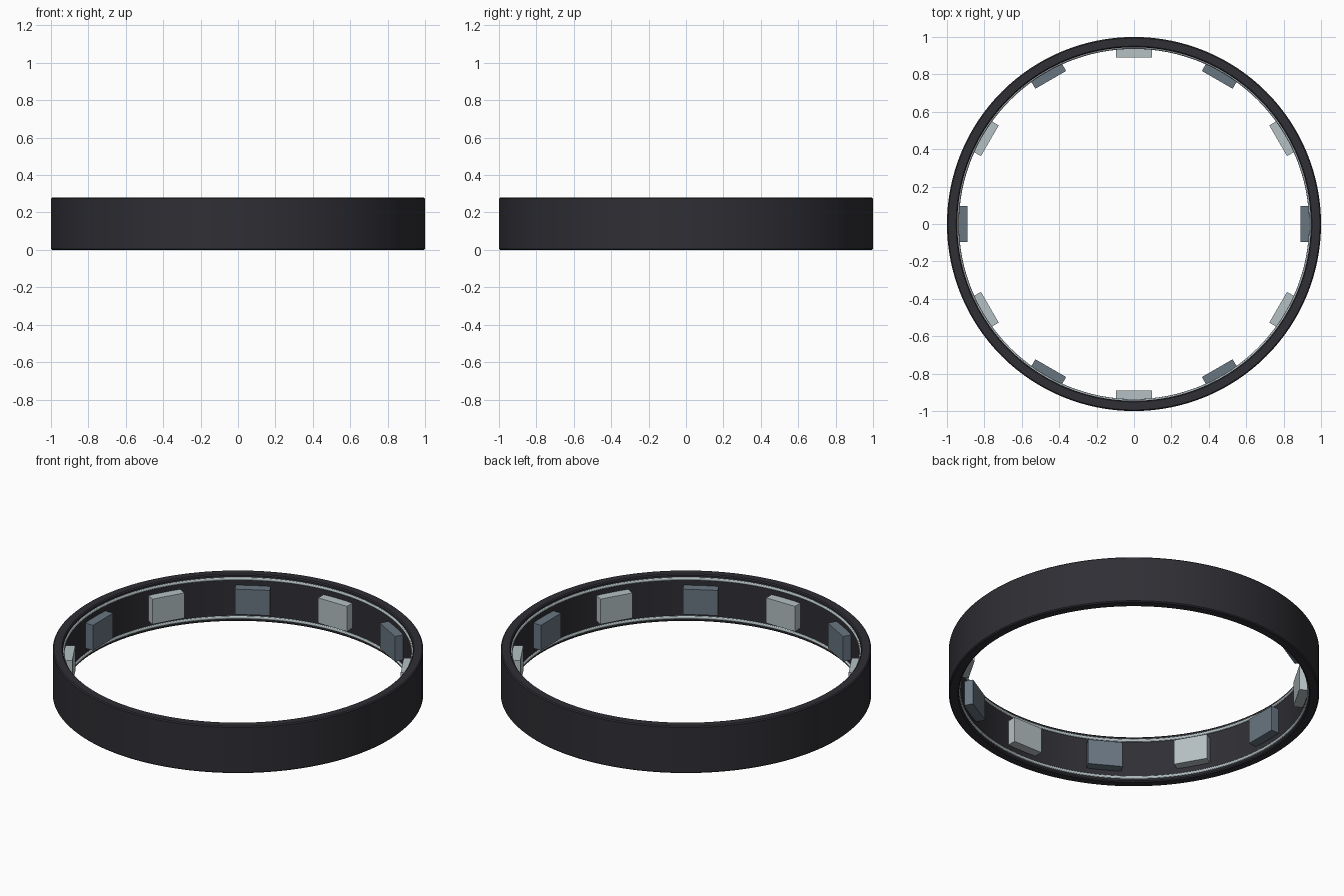
import bpy
import math

cube = bpy.data.objects.get("Cube")
if cube:
    bpy.data.objects.remove(cube, do_unlink=True)

HEIGHT = 0.28
MID = HEIGHT / 2
SEGMENTS = 128


def material(name, colour):
    mat = bpy.data.materials.new(name)
    mat.use_nodes = True
    mat.diffuse_color = (*colour, 1)
    mat.node_tree.nodes["Principled BSDF"].inputs["Base Color"].default_value = (*colour, 1)
    return mat


charcoal = material("charcoal", (0.028, 0.028, 0.035))
silver = material("pale_silver", (0.46, 0.53, 0.55))
slate = material("slate_grey", (0.14, 0.18, 0.22))


def lathe(name, profile, mat):
    """Revolve a closed (radius, z) profile around the z axis."""
    n = len(profile)
    verts, faces = [], []
    for i in range(SEGMENTS):
        a = math.tau * i / SEGMENTS
        verts += [(r * math.cos(a), r * math.sin(a), z) for r, z in profile]
        j = (i + 1) % SEGMENTS
        faces += [(i * n + k, j * n + k, j * n + (k + 1) % n, i * n + (k + 1) % n)
                  for k in range(n)]
    mesh = bpy.data.meshes.new(name)
    mesh.from_pydata(verts, [], faces)
    mesh.materials.append(mat)
    obj = bpy.data.objects.new(name, mesh)
    bpy.context.collection.objects.link(obj)
    bpy.ops.object.select_all(action="DESELECT")
    obj.select_set(True)
    bpy.context.view_layer.objects.active = obj
    bpy.ops.object.shade_smooth_by_angle(angle=math.radians(30))
    return obj


# Main band with small chamfers on its rims
OUTER, INNER, C = 1.0, 0.945, 0.006
lathe("band", [
    (OUTER, C), (OUTER, HEIGHT - C), (OUTER - C, HEIGHT), (INNER + C, HEIGHT),
    (INNER, HEIGHT - C), (INNER, C), (INNER + C, 0), (OUTER - C, 0)], charcoal)

# Thin rounded trim rings just inside each rim
for name, z in (("lower_trim", MID - 0.115), ("upper_trim", MID + 0.115)):
    circle = [(INNER + 0.009 * math.cos(t), z + 0.009 * math.sin(t))
              for t in (math.tau * k / 12 for k in range(12))]
    lathe(name, circle, silver)

# Twelve blocks around the inner wall, alternating colours
for i in range(12):
    a = math.tau * i / 12
    r = 0.917
    bpy.ops.mesh.primitive_cube_add(
        size=1, location=(r * math.cos(a), r * math.sin(a), MID), rotation=(0, 0, a))
    block = bpy.context.object
    block.name = f"inner_block_{i + 1}"
    block.scale = (0.054, 0.19, 0.15)
    block.data.materials.append(silver if i % 2 else slate)
